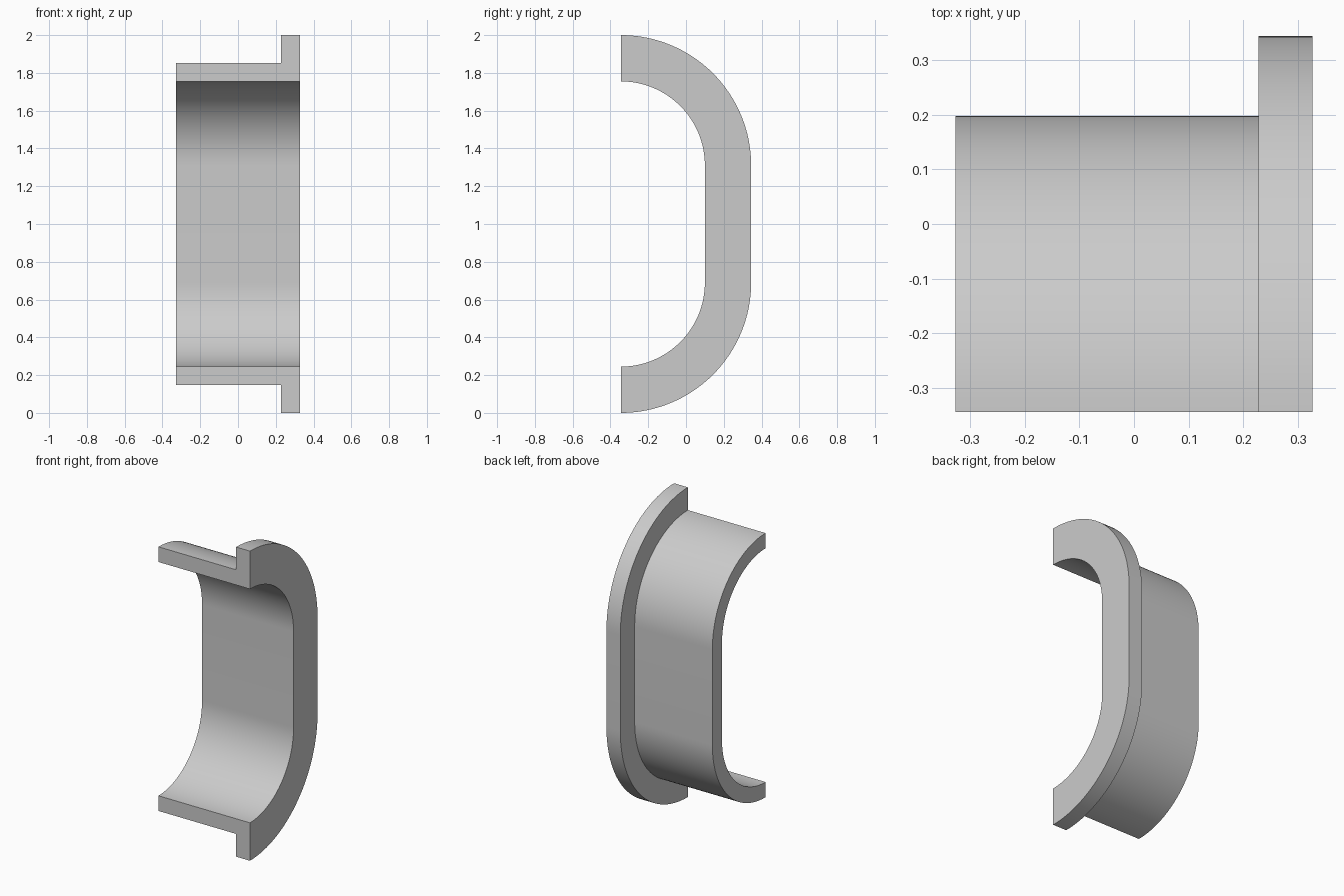
import bpy, bmesh, math

cube = bpy.data.objects.get("Cube")
if cube:
    bpy.data.objects.remove(cube, do_unlink=True)

# Plain grey material
grey = bpy.data.materials.new("light_grey")
grey.use_nodes = True
colour = (0.6, 0.6, 0.6, 1)
grey.diffuse_color = colour
grey.node_tree.nodes["Principled BSDF"].inputs["Base Color"].default_value = colour

FRONT = -0.345           # open side of the half slot
ARC_CENTRES = (1.31, 0.69)
STEPS = 32

# L-shaped wall section as (x, distance from the slot axis)
section = [(-0.327, 0.445), (0.327, 0.445), (0.327, 0.69),
           (0.228, 0.69), (0.228, 0.543), (-0.327, 0.543)]

# Path stations: upper quarter arc, straight back, lower quarter arc
stations = []
for half, centre in enumerate(ARC_CENTRES):
    for i in range(STEPS + 1):
        stations.append((centre, math.pi / 2 * (1 - half - i / STEPS)))

# Sweep the section along the path
bm = bmesh.new()
rings = [[bm.verts.new((x, FRONT + r * math.cos(a), z + r * math.sin(a)))
          for x, r in section] for z, a in stations]
n = len(section)
for a, b in zip(rings, rings[1:]):
    for k in range(n):
        j = (k + 1) % n
        bm.faces.new((a[k], a[j], b[j], b[k]))

# Flat cut ends
bm.faces.new(rings[0])
bm.faces.new(rings[-1][::-1])
bmesh.ops.recalc_face_normals(bm, faces=bm.faces[:])

mesh = bpy.data.meshes.new("flanged_half_sleeve")
bm.to_mesh(mesh)
bm.free()
mesh.materials.append(grey)
sleeve = bpy.data.objects.new("flanged_half_sleeve", mesh)
bpy.context.collection.objects.link(sleeve)

# Smooth curves with crisp corners
bpy.ops.object.select_all(action="DESELECT")
sleeve.select_set(True)
bpy.context.view_layer.objects.active = sleeve
bpy.ops.object.shade_smooth_by_angle(angle=math.radians(30))
